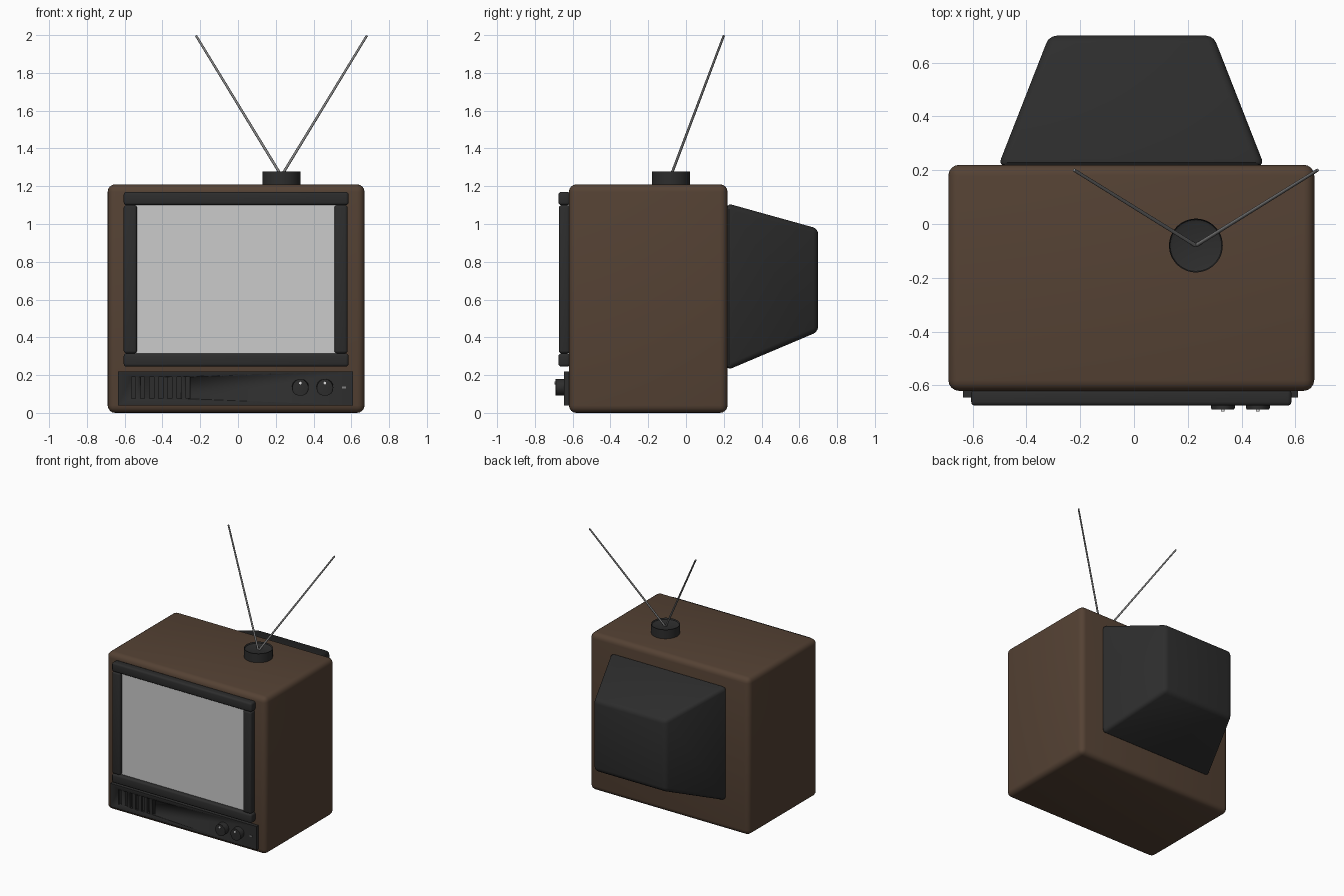
import bpy, bmesh
from math import radians
from mathutils import Vector

if "Cube" in bpy.data.objects:
    bpy.data.objects.remove(bpy.data.objects["Cube"], do_unlink=True)


def material(name, r, g, b):
    m = bpy.data.materials.new(name)
    m.use_nodes = True
    m.diffuse_color = (r, g, b, 1)
    m.node_tree.nodes["Principled BSDF"].inputs["Base Color"].default_value = (r, g, b, 1)
    return m


brown = material("brown casing", 0.09, 0.054, 0.034)
black = material("black plastic", 0.026, 0.026, 0.026)
grey = material("screen grey", 0.6, 0.6, 0.6)
metal = material("antenna metal", 0.22, 0.22, 0.22)
white = material("marker white", 0.75, 0.75, 0.75)


def finish(name, bm, mat, bevel=0, segments=3):
    """Turn a bmesh into an object with rounded edges and smooth shading."""
    if bevel:
        edges = [e for e in bm.edges if e.calc_face_angle(0) > radians(35)]
        bmesh.ops.bevel(bm, geom=edges, offset=bevel, segments=segments,
                        profile=0.5, affect='EDGES', clamp_overlap=True)
    bmesh.ops.recalc_face_normals(bm, faces=bm.faces)
    me = bpy.data.meshes.new(name)
    bm.to_mesh(me)
    bm.free()
    me.materials.append(mat)
    ob = bpy.data.objects.new(name, me)
    bpy.context.collection.objects.link(ob)
    bpy.ops.object.select_all(action='DESELECT')
    ob.select_set(True)
    bpy.context.view_layer.objects.active = ob
    bpy.ops.object.shade_smooth_by_angle(angle=radians(35))
    return ob


def add_box(bm, x, y, z):
    """Box from (min, max) ranges."""
    verts = bmesh.ops.create_cube(bm, size=1)["verts"]
    for v in verts:
        v.co = [lo + (c + 0.5) * (hi - lo) for c, (lo, hi) in zip(v.co, (x, y, z))]
    return verts


def box(name, x, y, z, mat, bevel=0, segments=3):
    bm = bmesh.new()
    add_box(bm, x, y, z)
    return finish(name, bm, mat, bevel, segments)


def rod(name, start, end, r1, r2, mat, bevel=0, sides=32):
    """Cylinder or cone between two points."""
    start, end = Vector(start), Vector(end)
    axis = end - start
    bm = bmesh.new()
    bmesh.ops.create_cone(bm, cap_ends=True, segments=sides, radius1=r1,
                          radius2=r2, depth=axis.length)
    turn = axis.to_track_quat('Z', 'Y')
    for v in bm.verts:
        v.co = turn @ v.co + (start + end) / 2
    return finish(name, bm, mat, bevel, 2)


# Casing
box("casing", (-0.69, 0.67), (-0.62, 0.22), (0, 1.21), brown, 0.04, 4)

# Tapered tube housing at the back
bm = bmesh.new()
for v in add_box(bm, (-0.505, 0.485), (0.215, 0.70), (0.225, 1.11)):
    if v.co.y > 0.5:
        v.co.x = -0.315 if v.co.x < 0 else 0.295
        v.co.z = 0.43 if v.co.z < 0.6 else 0.975
finish("back_housing", bm, black, 0.028)

# Screen and its frame
box("screen", (-0.55, 0.53), (-0.645, -0.61), (0.30, 1.12), grey)
for name, z in (("top", (1.10, 1.17)), ("bottom", (0.245, 0.315))):
    box("frame_" + name, (-0.605, 0.585), (-0.675, -0.615), z, black, 0.014)
for name, x in (("right", (-0.605, -0.535)), ("left", (0.51, 0.58))):
    box("frame_" + name, x, (-0.673, -0.615), (0.315, 1.10), black, 0.014)

# Control panel with speaker slots cut into it
panel = box("control_panel", (-0.635, 0.61), (-0.645, -0.61), (0.04, 0.22), black)
bm = bmesh.new()
for i in range(7):
    x = -0.553 + i * 0.048
    add_box(bm, (x - 0.011, x + 0.011), (-0.7, -0.627), (0.075, 0.19))
cutter = finish("slot_cutter", bm, black)
cutter.hide_render = True
cut = panel.modifiers.new("slots", 'BOOLEAN')
cut.operation = 'DIFFERENCE'
cut.solver = 'EXACT'
cut.object = cutter
bpy.context.view_layer.objects.active = panel
bpy.ops.object.modifier_apply(modifier=cut.name)
bpy.data.objects.remove(cutter, do_unlink=True)

# Knobs with pale markers, and the indicator
for name, x in (("right", 0.33), ("left", 0.46)):
    rod("knob_" + name, (x, -0.63, 0.135), (x, -0.69, 0.135), 0.044, 0.044, black, 0.006)
    rod("knob_marker_" + name, (x, -0.685, 0.158), (x, -0.696, 0.158), 0.007, 0.007, white)
box("indicator", (0.55, 0.573), (-0.648, -0.64), (0.13, 0.14), metal)

# Antenna
rod("antenna_base", (0.23, -0.08, 1.205), (0.23, -0.08, 1.265), 0.1, 0.1, black, 0.014, 48)
for name, x in (("right", -0.222), ("left", 0.682)):
    rod("antenna_rod_" + name, (0.23, -0.08, 1.255), (x, 0.2, 1.997), 0.007, 0.006, metal, 0, 12)
